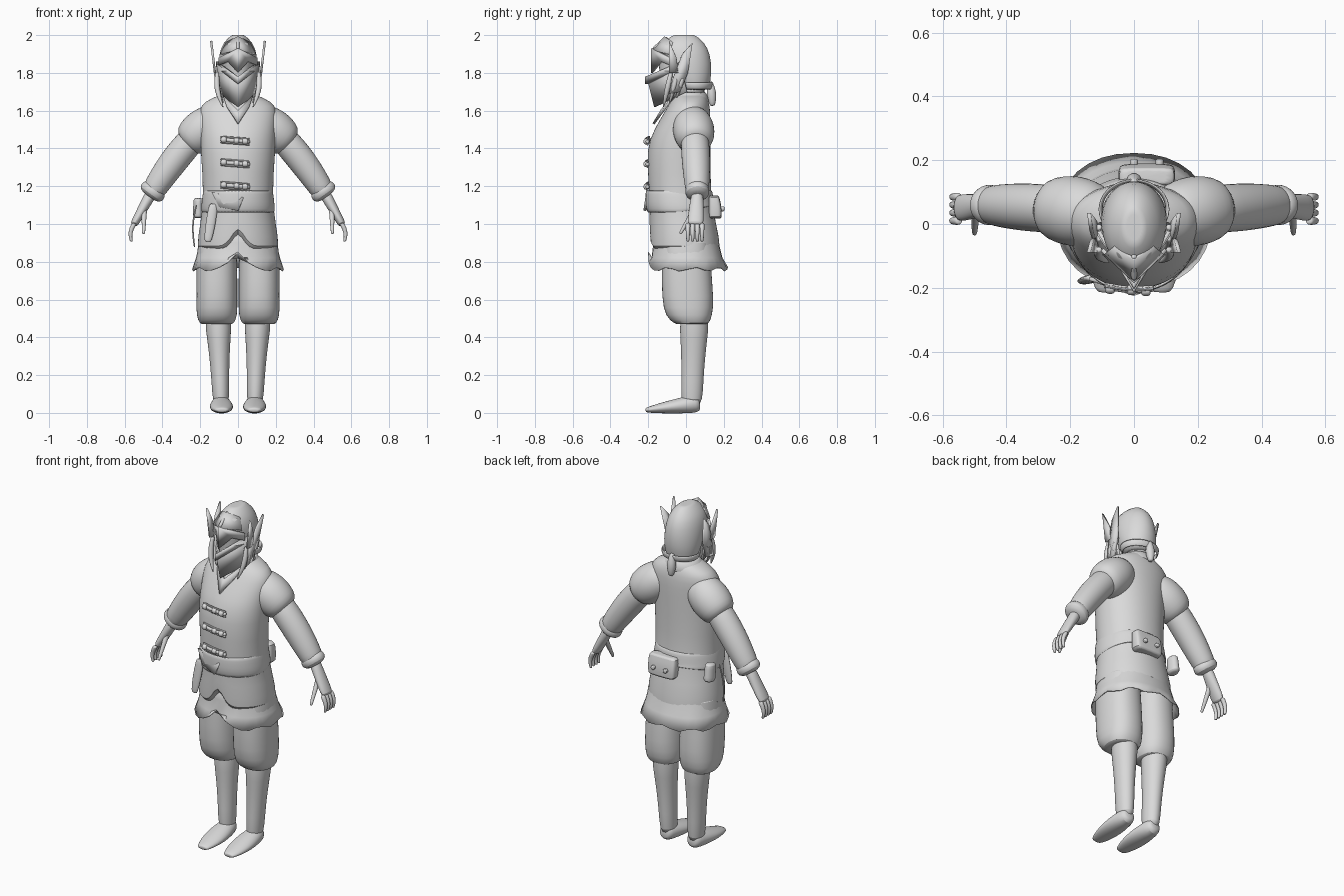
import bpy, bmesh, math
from mathutils import Vector

if "Cube" in bpy.data.objects:
    bpy.data.objects.remove(bpy.data.objects["Cube"], do_unlink=True)

COLOUR = (.7, .7, .7, 1)
GREY = bpy.data.materials.new("plain_grey")
GREY.use_nodes = True
GREY.diffuse_color = COLOUR
GREY.node_tree.nodes["Principled BSDF"].inputs["Base Color"].default_value = COLOUR
X, Y, Z = Vector((1, 0, 0)), Vector((0, 1, 0)), Vector((0, 0, 1))


def finish(name, bm, mirror=False, subsurf=1, thickness=0):
    """Turn a bmesh into a smooth shaded object with its modifiers."""
    bmesh.ops.recalc_face_normals(bm, faces=bm.faces[:])
    mesh = bpy.data.meshes.new(name)
    bm.to_mesh(mesh)
    bm.free()
    mesh.materials.append(GREY)
    part = bpy.data.objects.new(name, mesh)
    bpy.context.collection.objects.link(part)
    bpy.ops.object.select_all(action="DESELECT")
    part.select_set(True)
    bpy.context.view_layer.objects.active = part
    bpy.ops.object.shade_smooth_by_angle(angle=math.radians(50))
    if mirror:
        part.modifiers.new("mirror", "MIRROR")
    if thickness:
        solidify = part.modifiers.new("thickness", "SOLIDIFY")
        solidify.thickness = thickness
        solidify.offset = 0
    if subsurf:
        smooth = part.modifiers.new("smooth", "SUBSURF")
        smooth.levels = smooth.render_levels = subsurf
    return part


def loft(name, rings, sides, power=2, closed=True, hem=None, **options):
    """Skin a row of ovals, each a centre with two radius vectors."""
    bm = bmesh.new()
    loops = []
    for index, (centre, across, along) in enumerate(rings):
        loop = []
        for side in range(sides):
            angle = math.tau * side / sides
            cosine, sine = math.cos(angle), math.sin(angle)
            point = centre + across * math.copysign(abs(cosine) ** (2 / power), cosine)
            point += along * math.copysign(abs(sine) ** (2 / power), sine)
            if hem and index < len(rings) // 2 - 1:
                point += Z * hem(angle)
            loop.append(bm.verts.new(point))
        loops.append(loop)
    for lower, upper in zip(loops, loops[1:]):
        for side in range(sides):
            after = (side + 1) % sides
            bm.faces.new((lower[side], lower[after], upper[after], upper[side]))
    if closed:
        bm.faces.new(loops[0])
        bm.faces.new(loops[-1])
    return finish(name, bm, **options)


def garment(name, levels, x=0, closed=True, sides=32, **options):
    """Upright loft; each level is height, half width, front and back."""
    rings = [(Vector((x, (front + back) / 2, height)), X * width, Y * (back - front) / 2)
             for height, width, front, back in levels]
    if closed:
        # Turn both ends inward so that the rims stay crisp
        for end, place in ((rings[0], 0), (rings[-1], len(rings) + 1)):
            centre, across, along = end
            rings.insert(place, (centre, across * .8, along * .8))
    return loft(name, rings, sides, closed=closed, **options)


def limb(name, start, end, thick, thin, bulge=0, bend=Z * 0, squash=1, squash_end=None,
         axis=Y, sides=12, steps=4, **options):
    """Tapered round-ended tube between two joints."""
    start, end = Vector(start), Vector(end)
    direction = (end - start).normalized()
    across = axis.cross(direction).normalized()
    along = direction.cross(across)
    squash_end = squash_end or squash
    rings = []
    for step in range(steps + 1):
        t = step / steps
        wave = math.sin(math.pi * t)
        radius = thick + (thin - thick) * t + bulge * wave
        flatten = squash + (squash_end - squash) * t
        rings.append((start.lerp(end, t) + bend * wave, across * radius, along * radius * flatten))
    first, last = rings[0], rings[-1]
    rings.insert(0, (first[0] - direction * thick * .3, first[1] * .6, first[2] * .6))
    rings.append((last[0] + direction * thin * .3, last[1] * .6, last[2] * .6))
    return loft(name, rings, sides, **options)


def plate(name, points, thickness=.012, mirror=True):
    bm = bmesh.new()
    bm.faces.new([bm.verts.new(point) for point in points])
    return finish(name, bm, mirror=mirror, thickness=thickness, subsurf=0)


def front_plate(name, outline, tip, slope, lean=0, **options):
    """Plate drawn in x and z, swept back from a ridge on the centre line."""
    top = outline[0][1]
    plate(name, [(x, tip + slope * abs(x) + lean * (top - z), z) for x, z in outline], **options)


def side_plate(name, outline, **options):
    """Plate drawn in y and z, flaring outward with height."""
    plate(name, [(.11 + (z - 1.7) * .12, y, z) for y, z in outline], **options)


def front_gap(height, width):
    return lambda angle: height * max(0, 1 - abs(angle - math.pi * 1.5) / width)


# Jacket with a split front, over a ragged shirt tail, with a dipping sash
garment("jacket", [(.86, .225, -.2, .19), (1, .2, -.19, .16), (1.15, .18, -.2, .13),
                   (1.4, .2, -.21, .13), (1.5, .2, -.17, .13), (1.6, .21, -.11, .13),
                   (1.65, .18, -.08, .12), (1.69, .08, -.05, .1)],
        hem=lambda angle: front_gap(.12, .25)(angle) if angle else 0, power=2.1)
tail_gap = front_gap(.1, .3)
garment("shirt_tail", [(.76, .24, -.2, .22), (.82, .22, -.18, .19), (.9, .2, -.17, .17),
                       (1, .17, -.16, .13)],
        closed=False, subsurf=0, thickness=.006, power=2.2,
        hem=lambda angle: tail_gap(angle) + math.sin(angle * 9) * .01)
garment("sash", [(1.06, .19, -.2, .15), (1.1, .19, -.21, .145), (1.14, .185, -.21, .14),
                 (1.18, .18, -.21, .135)], closed=False, thickness=.01, power=2.1,
        hem=lambda angle: max(0, math.sin(angle)) * .04)

# Neck and folded collar
limb("neck", (0, .03, 1.6), (0, .03, 1.8), .07, .07)
garment("collar", [(1.64, .12, -.08, .12), (1.7, .08, -.05, .1)], closed=False, thickness=.015)
front_plate("neck_flap", [(0, 1.6), (.08, 1.68), (.06, 1.62), (0, 1.53)], -.13, .2, lean=-.6)

# Arm joints carry the short sleeves, long sleeves, cuffs and hands
shoulder, elbow = Vector((.11, .03, 1.56)), Vector((.26, .05, 1.44))
wrist, knuckles = Vector((.46, .06, 1.16)), Vector((.55, .05, 1))
limb("short_sleeves", shoulder, elbow, .09, .095, bulge=.02, sides=20, mirror=True)
limb("long_sleeves", shoulder.lerp(elbow, .8), wrist, .075, .062, bulge=.008, bend=Z * .015,
     sides=16, mirror=True)
limb("cuffs", wrist.lerp(elbow, .1), wrist, .07, .073, squash=.9, steps=2, sides=16, mirror=True)
limb("palms", wrist, knuckles, .032, .022, squash=1, squash_end=2, mirror=True)
for finger in range(4):
    base = knuckles + Y * (.025 * finger - .04)
    limb(f"finger_{finger}", base, base + X * .015 - Z * .09, .015, .009, bend=X * .012,
         sides=8, mirror=True)
limb("thumbs", wrist.lerp(knuckles, .4), (.5, -.03, .95), .018, .009, sides=8, mirror=True)

# Baggy trousers gathered under the knee, above soft boots
garment("trousers", [(.47, .09, -.06, .12), (.51, .11, -.11, .14), (.6, .11, -.13, .15),
                     (.8, .11, -.13, .13), (.92, .1, -.13, .13)],
        x=.112, sides=20, power=2.3, mirror=True)
limb("boot_shafts", (.09, .03, .06), (.105, .045, .5), .045, .075, bulge=-.007, squash=1.3,
     squash_end=1.1, sides=16, mirror=True)
limb("boot_feet", (.09, .06, .05), (.085, -.21, .015), .05, .014, bulge=.005, squash=.9,
     squash_end=2.6, axis=X, sides=16, mirror=True)

# Helmet shell with its rim, and the face inside it
garment("helmet", [(1.71, .09, -.04, .12), (1.8, .107, -.1, .14), (1.9, .102, -.155, .13),
                   (1.96, .08, -.13, .1), (2, .035, -.07, .05)], sides=24)
garment("helmet_rim", [(1.71, .1, -.03, .13), (1.75, .11, -.05, .14)], closed=False,
        thickness=.01)
limb("face", (0, -.05, 1.66), (0, -.05, 1.9), .06, .085, squash=1.25)

# Peaked visor, forehead guard and crest
front_plate("visor_brow", [(0, 1.93), (.1, 1.88), (.1, 1.84), (.05, 1.86), (0, 1.8)], -.18, 1)
front_plate("forehead_guard", [(0, 1.99), (.06, 1.96), (.09, 1.9), (0, 1.92)], -.11, 1.2, lean=-1)
limb("crest", (0, -.17, 1.93), (0, -.1, 1.985), .01, .01, sides=8)

# Cloth mask drawn to a point under the chin, with a folded upper edge
front_plate("mask", [(0, 1.77), (.11, 1.85), (.11, 1.7), (0, 1.62)], -.2, 1.7, lean=.25)
front_plate("mask_fold", [(0, 1.78), (.11, 1.86), (.11, 1.83), (0, 1.74)], -.21, 1.7)

# Tall side wings, hanging locks and a braid
side_plate("tall_wings", [(-.09, 1.69), (-.03, 1.7), (.01, 1.8), (.035, 1.96), (-.02, 1.9),
                          (-.07, 1.77)])
side_plate("short_wings", [(-.09, 1.8), (-.04, 1.8), (-.05, 1.88), (-.09, 1.97)])
for lock in range(3):
    back = Y * lock * .035
    limb(f"side_lock_{lock}", back + Vector((.11, -.08, 1.8)),
         back + Vector((.08, -.12, 1.62 + lock * .025)), .012, .004, bulge=.008,
         bend=X * .015, sides=8, mirror=True)
limb("back_braid", (0, .13, 1.75), (0, .14, 1.63), .012, .015, bulge=.013)

# Toggle fasteners with knobs and cord loops on the chest
def on_chest(x, height):
    return Vector((x, x * x * 2 - .21, height - x * .08))


for height in (1.44, 1.32, 1.2):
    left, right = on_chest(.06, height), on_chest(-.09, height)
    sag = Y * -.008
    limb("toggle_bar", right, left, .012, .012, bend=sag, sides=8)
    for place in (.1, .55, .85):
        knob = right.lerp(left, place) + sag
        limb("toggle_knob", knob - X * .01, knob + X * .01, .018, .018, sides=8, steps=2)
    for drop in (Z * .015, Z * -.015):
        limb("toggle_cord", right + drop, left + drop, .006, .006, bend=sag, sides=6)

# Sheath, cord and loose sash end at the right hip
limb("sheath", (-.13, -.17, 1.1), (-.16, -.18, .91), .024, .02, bulge=.005, squash=.5)
limb("hip_cord", (-.22, 0, 1.1), (-.23, -.02, .88), .005, .005, bend=X * -.015, sides=6)
front_plate("sash_end", [(-.14, 1.17), (.03, 1.14), (0, 1.07), (-.1, 1.09)], -.22, .35,
            mirror=False)

# Belt pouches
limb("hip_pouch", (-.21, .07, 1.13), (-.21, .08, 1.04), .027, .03, squash=1.4)
garment("back_pouch", [(1.03, .09, .12, .19), (1.09, .09, .12, .19), (1.15, .09, .12, .175)],
        x=.04, sides=16, power=5)
for x in (0, .08):
    limb("pouch_button", (x, .18, 1.08), (x, .2, 1.08), .013, .015, axis=X, sides=8, steps=2)
